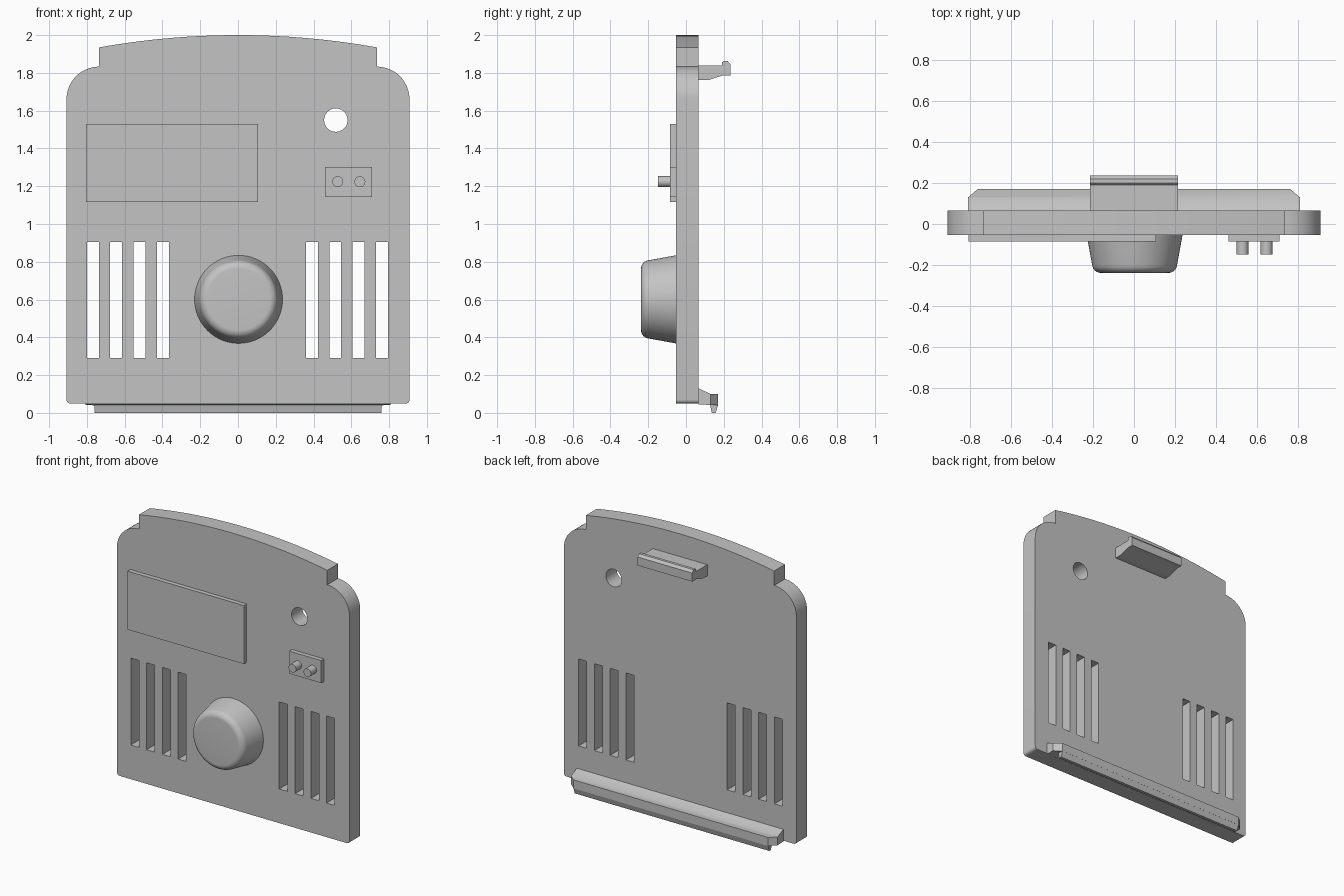
import bpy
import bmesh
from math import sin, cos, pi, asin, radians
from mathutils import Vector, Matrix

cube = bpy.data.objects.get("Cube")
if cube:
    bpy.data.objects.remove(cube, do_unlink=True)

FRONT, BACK = -0.054, 0.066      # panel faces along y
GREY = (0.55, 0.55, 0.55, 1)
grey = bpy.data.materials.new("plain_grey")
grey.use_nodes = True
grey.diffuse_color = GREY
grey.node_tree.nodes["Principled BSDF"].inputs["Base Color"].default_value = GREY


def finish(name, bm):
    """Turn a bmesh into a shaded, coloured object."""
    bmesh.ops.recalc_face_normals(bm, faces=bm.faces)
    mesh = bpy.data.meshes.new(name)
    bm.to_mesh(mesh)
    bm.free()
    mesh.materials.append(grey)
    obj = bpy.data.objects.new(name, mesh)
    bpy.context.collection.objects.link(obj)
    smooth(obj)
    return obj


def smooth(obj):
    bpy.ops.object.select_all(action='DESELECT')
    obj.select_set(True)
    bpy.context.view_layer.objects.active = obj
    bpy.ops.object.shade_smooth_by_angle(angle=radians(30))


def extrude(bm, outline, start, end, axis='y'):
    """Extrude (x, z) outlines along y, or (y, z) outlines along x."""
    place = (lambda u, v: (u, start, v)) if axis == 'y' else (lambda u, v: (start, u, v))
    face = bm.faces.new([bm.verts.new(place(u, v)) for u, v in outline])
    new = bmesh.ops.extrude_face_region(bm, geom=[face])["geom"]
    step = Vector((0, end - start, 0) if axis == 'y' else (end - start, 0, 0))
    bmesh.ops.translate(bm, vec=step, verts=[g for g in new if isinstance(g, bmesh.types.BMVert)])


def arc(x, z, r, a, b, n):
    return [(x + r * cos(a + (b - a) * i / n), z + r * sin(a + (b - a) * i / n))
            for i in range(n + 1)]


def circle(x, z, r, n=40):
    return arc(x, z, r, 0, 2 * pi, n)[:-1]


def rect(x0, x1, z0, z1):
    return [(x0, z0), (x1, z0), (x1, z1), (x0, z1)]


def solid(name, outline, start, end, axis='y'):
    bm = bmesh.new()
    extrude(bm, outline, start, end, axis)
    return finish(name, bm)


# Panel outline: right half from the bottom up, then mirrored
HALF, NECK, SHOULDER = 0.908, 0.735, 1.833
crown_r = 4.19
crown_a = asin(NECK / crown_r)
half = arc(HALF - 0.02, 0.07, 0.02, -pi / 2, 0, 5)
half += arc(NECK, SHOULDER - 0.173, 0.173, 0, pi / 2, 16)
half += arc(0, 2 - crown_r, crown_r, pi / 2 - crown_a, pi / 2, 14)
outline = half + [(-x, z) for x, z in reversed(half[:-1])]
panel = solid("front_panel", outline, FRONT, BACK)

# Vent slots and round hole cut through the panel
bm = bmesh.new()
for first in (-0.8, 0.36):
    for i in range(4):
        x = first + i * 0.1235
        extrude(bm, rect(x, x + 0.063, 0.291, 0.905), -0.3, 0.3)
extrude(bm, circle(0.518, 1.55, 0.062), -0.3, 0.3)
cutter = finish("vent_cutter", bm)
cutter.hide_render = True
cut = panel.modifiers.new("vents", 'BOOLEAN')
cut.operation = 'DIFFERENCE'
cut.solver = 'EXACT'
cut.object = cutter
bpy.context.view_layer.objects.active = panel
bpy.ops.object.modifier_apply(modifier=cut.name)
bpy.data.objects.remove(cutter, do_unlink=True)
smooth(panel)

# Raised display and button plates
solid("display_plate", rect(-0.804, 0.106, 1.117, 1.53), -0.085, FRONT)
solid("button_plate", rect(0.46, 0.709, 1.144, 1.303), -0.085, FRONT)
for name, x in (("button_right", 0.528), ("button_left", 0.645)):
    solid(name, circle(x, 1.224, 0.029, 24), -0.148, -0.085)

# Tapered knob with a rounded rim, turned around y
profile = [(0, FRONT), (0.233, FRONT)]
profile += [(r, y) for r, y in arc(0.163, -0.194, 0.044, -0.17, -pi / 2, 8)] + [(0, -0.238)]
bm = bmesh.new()
verts = [bm.verts.new((r, y, 0)) for r, y in profile]
edges = [bm.edges.new(pair) for pair in zip(verts, verts[1:])]
bmesh.ops.spin(bm, geom=verts + edges, cent=(0, 0, 0), axis=(0, 1, 0),
               angle=2 * pi, steps=64, use_merge=True)
bmesh.ops.remove_doubles(bm, verts=bm.verts, dist=0.0005)
bmesh.ops.transform(bm, matrix=Matrix.Translation((0.003, 0, 0.601)), verts=bm.verts)
finish("knob", bm)

# Upper clip on the back
clip = [(BACK, 1.84), (0.19, 1.84), (0.19, 1.855), (0.2, 1.863), (0.22, 1.863),
        (0.235, 1.845), (0.235, 1.785), (0.19, 1.785), (0.12, 1.762), (BACK, 1.762)]
solid("upper_clip", clip, -0.213, 0.213, 'x')

# Lower rail on the back, its outer corners cut off at an angle
rail = [(BACK, 0.13), (0.13, 0.1), (0.17, 0.1), (0.17, 0.04), (BACK, 0.045)]
bm = bmesh.new()
extrude(bm, rail, -0.807, 0.807, 'x')
for side in (-1, 1):
    got = bmesh.ops.bisect_plane(bm, geom=bm.verts[:] + bm.edges[:] + bm.faces[:],
                                 plane_co=(side * 0.76, 0.17, 0),
                                 plane_no=(side * 0.04, 0.047, 0), clear_outer=True)
    bmesh.ops.holes_fill(bm, edges=[e for e in bm.edges if e.is_boundary], sides=0)
finish("lower_rail", bm)

# Hooked lip under the rail
lip = [(0.127, 0.042), (0.17, 0.042), (0.157, 0), (0.137, 0)]
solid("rail_lip", lip, -0.76, 0.76, 'x')
